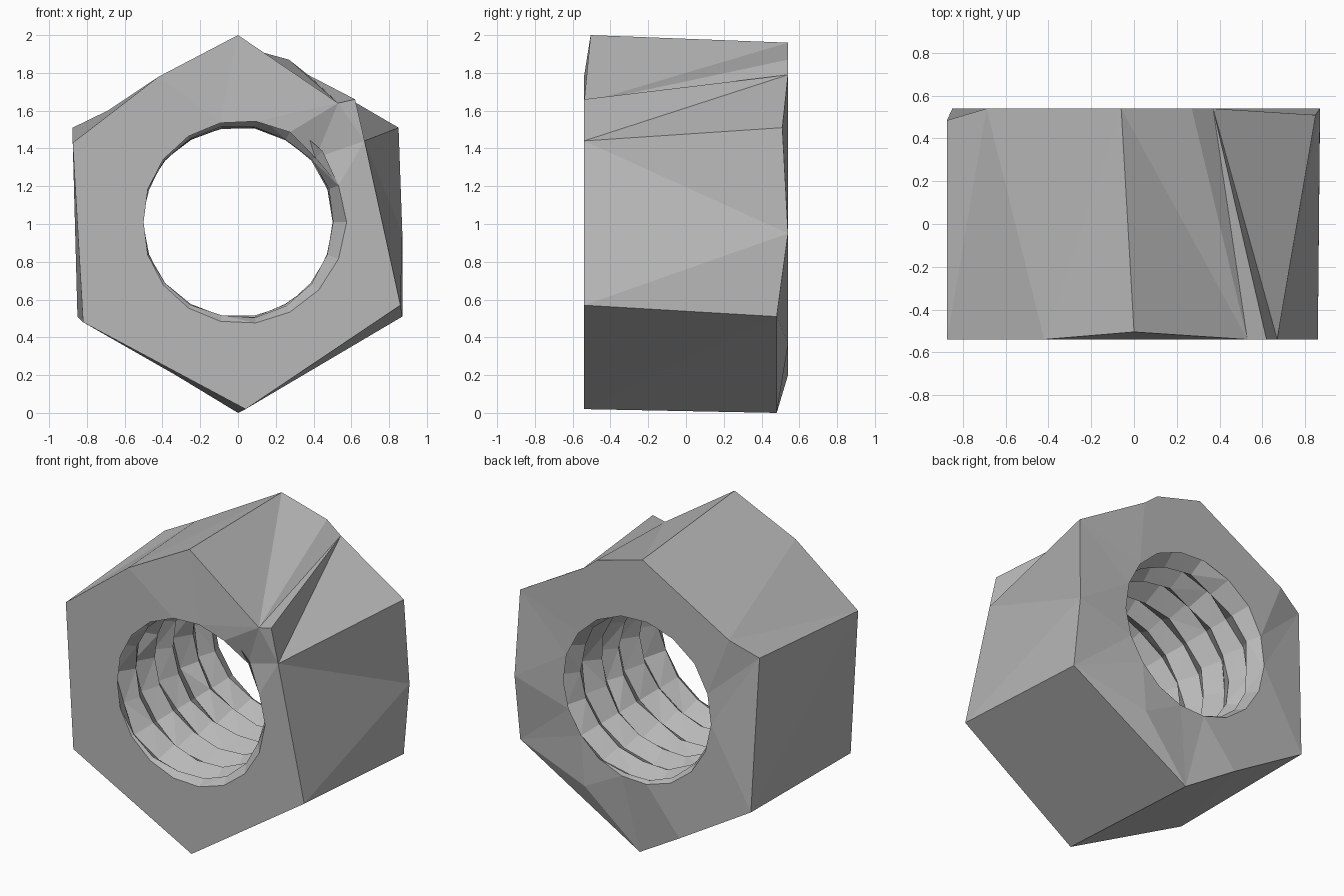
import bpy, bmesh, math, random
from mathutils import Vector

random.seed(4)
cube = bpy.data.objects.get("Cube")
if cube:
    bpy.data.objects.remove(cube, do_unlink=True)

HALF = 0.54       # half the thickness
CENTRE_Z = 1.01
SIDES = 18        # segments around the bore
PITCH = 0.2
CREST, DEPTH = 0.5, 0.075

mat = bpy.data.materials.new("worn grey metal")
mat.use_nodes = True
grey = (0.48, 0.48, 0.48, 1)
mat.diffuse_color = grey
mat.node_tree.nodes["Principled BSDF"].inputs["Base Color"].default_value = grey

bm = bmesh.new()

# Threaded bore: crest and root run along one helix, clipped at both ends
START = -HALF - 1.5 * PITCH
TURNS = math.ceil(2 * HALF / PITCH + 2.5)


def thread_vert(s, half_turn):
    turn = s / SIDES
    angle = math.tau * turn
    y = START + PITCH * (turn + half_turn)
    if abs(y) < HALF - 0.02:
        r = CREST + DEPTH * 2 * half_turn + random.uniform(0, 0.015)
        y = max(-HALF + 0.01, min(HALF - 0.01, y + random.uniform(-0.02, 0.02)))
    else:
        y = math.copysign(HALF, y)
        u = ((y - START) / PITCH - turn) % 1
        r = CREST + DEPTH * (1 - abs(2 * u - 1))
    return bm.verts.new((r * math.cos(angle), y, CENTRE_Z + r * math.sin(angle)))


count = SIDES * TURNS
crest = [thread_vert(s, 0) for s in range(count + 1)]
root = [thread_vert(s, 0.5) for s in range(count + 1)]
for s in range(count):
    bm.faces.new((crest[s], root[s], root[s + 1], crest[s + 1]))
    n = s + SIDES
    if n < count:
        bm.faces.new((root[s], crest[n], crest[n + 1], root[s + 1]))
bmesh.ops.remove_doubles(bm, verts=bm.verts[:], dist=0.0005)


def rim(y):
    return [e for e in bm.edges if all(abs(v.co.y - y) < 0.001 for v in e.verts)]


front_rim, back_rim = rim(-HALF), rim(HALF)

# Worn hexagon outlines, as (x, z, inset from the end plane)
front_pts = [(0, 2, .035), (-.42, 1.78, 0), (-.875, 1.43, 0), (-.82, .48, 0), (.04, .02, 0),
             (.86, .57, 0), (.67, 1.44, 0), (.62, 1.66, 0), (.53, 1.64, 0)]
back_pts = [(-.06, 1.96, 0), (-.69, 1.6, 0), (-.875, 1.51, .055), (-.85, .51, 0),
            (-.33, .2, 0), (0, 0, .06), (.87, .51, .06), (.87, .95, 0),
            (.85, 1.51, .03), (.37, 1.79, 0), (.27, 1.87, 0)]
front = [bm.verts.new((x, -HALF + d, z)) for x, z, d in front_pts]
back = [bm.verts.new((x, HALF - d, z)) for x, z, d in back_pts]

# Outer flats: step along both outlines together
steps = [(0, 0), (1, 0), (1, 1), (2, 1), (2, 2), (3, 3), (3, 4), (4, 5), (5, 6),
         (5, 7), (6, 7), (6, 8), (6, 9), (7, 9), (8, 9), (8, 10), (8, 0), (0, 0)]
for (f0, b0), (f1, b1) in zip(steps, steps[1:]):
    ring = [front[f0], front[f1], back[b1], back[b0]]
    bm.faces.new(list(dict.fromkeys(ring)))

# Chipped corner on the lower back edge
chip = bm.verts.new((.36, HALF, .36))
bm.faces.new((back[5], chip, back[6]))
back_loop = back[:6] + [chip] + back[6:]


# End faces between outline and bore
def cap(loop, rim_edges, direction):
    edges = []
    for a, b in zip(loop, loop[1:] + loop[:1]):
        edges.append(bm.edges.get((a, b)) or bm.edges.new((a, b)))
    bmesh.ops.triangle_fill(bm, use_beauty=True, use_dissolve=False,
                            edges=edges + rim_edges, normal=Vector((0, direction, 0)))


front_rim_verts = {v for e in front_rim for v in e.verts}
cap(front, front_rim, -1)
cap(back_loop, back_rim, 1)

# Dent in the front rim below the broken edge
for v in front_rim_verts:
    angle = math.degrees(math.atan2(v.co.z - CENTRE_Z, v.co.x))
    if 25 < angle < 50:
        v.co.y += 0.06
        v.co.x *= 0.96
        v.co.z -= 0.02

bmesh.ops.triangulate(bm, faces=bm.faces[:])
bmesh.ops.recalc_face_normals(bm, faces=bm.faces[:])
mesh = bpy.data.meshes.new("hex_nut")
bm.to_mesh(mesh)
bm.free()
mesh.materials.append(mat)
nut = bpy.data.objects.new("hex_nut", mesh)
bpy.context.collection.objects.link(nut)
